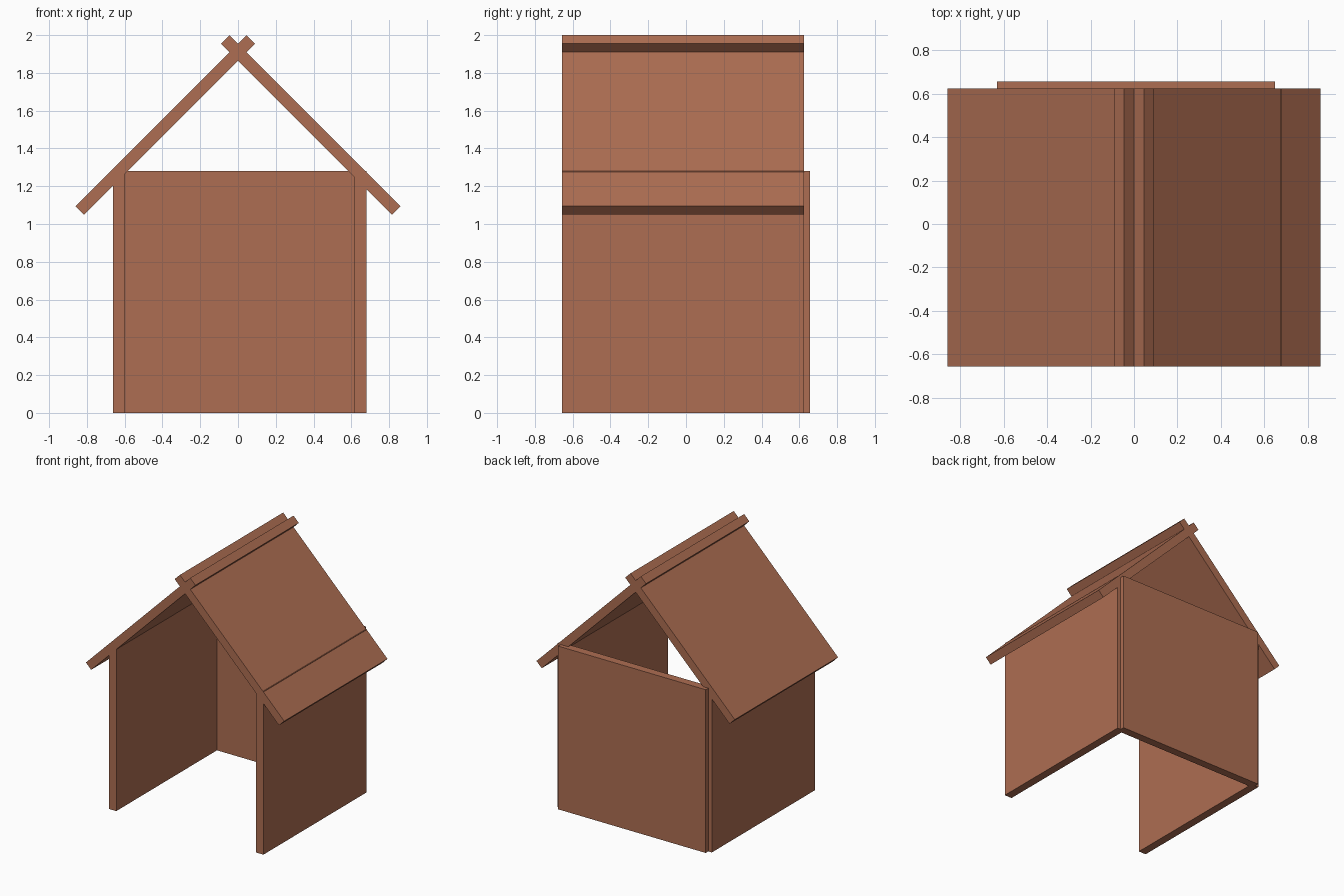
import bpy
from math import radians

if "Cube" in bpy.data.objects:
    bpy.data.objects.remove(bpy.data.objects["Cube"])

SIZE, THICK = 1.28, 0.064   # every panel is the same square board
Y_MID = -0.016              # walls and roof sit slightly forward of the back wall

wood = bpy.data.materials.new("brown_wood")
wood.diffuse_color = (0.42, 0.155, 0.085, 1)
wood.use_nodes = True
wood.node_tree.nodes["Principled BSDF"].inputs["Base Color"].default_value = wood.diffuse_color


def panel(name, location, dims, tilt=0):
    """Box board, tilted about the y axis."""
    bpy.ops.mesh.primitive_cube_add(size=1, location=location)
    ob = bpy.context.object
    ob.name = name
    ob.scale = dims
    bpy.ops.object.transform_apply(location=False, rotation=False, scale=True)
    ob.rotation_euler.y = radians(tilt)
    ob.data.materials.append(wood)
    return ob


# Walls, open at the front
for name, x in (("left_wall", -0.629), ("right_wall", 0.648)):
    panel(name, (x, Y_MID, SIZE / 2), (THICK, SIZE, SIZE))
panel("back_wall", (0.01, 0.624, SIZE / 2), (SIZE, THICK, SIZE))

# Roof boards crossing at the ridge
for name, side in (("left_roof", -1), ("right_roof", 1)):
    panel(name, (side * 0.385, Y_MID, 1.525), (SIZE, SIZE, THICK), side * 45)
